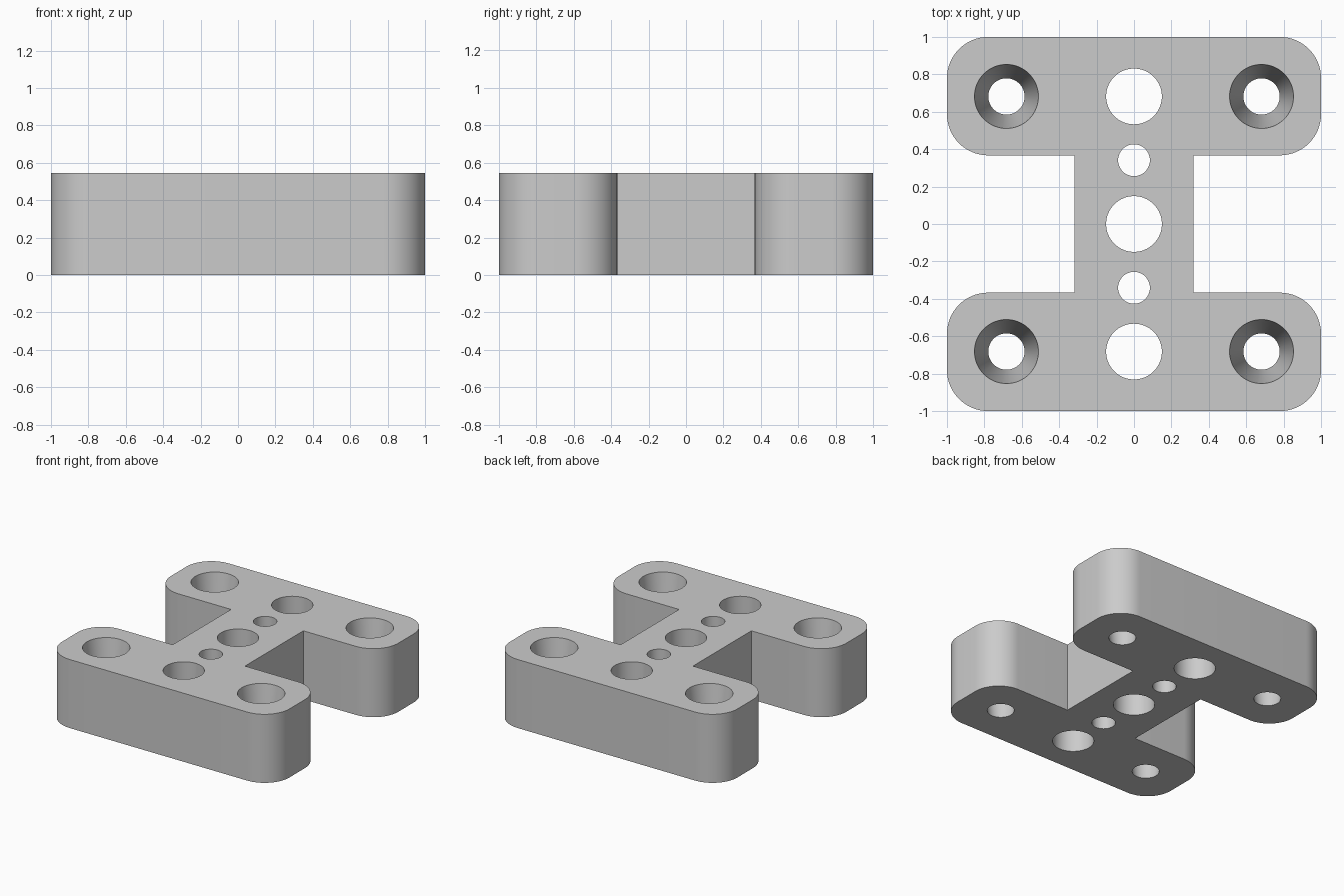
import bpy
import bmesh
from math import cos, sin, pi, radians
from mathutils import Matrix, Vector

HEIGHT = 0.545
CORNER = 0.22
ARM_INNER = 0.367      # inner edge of each crossbar
WEB = 0.318            # half width of the middle bar
HOLE = 0.682           # spacing of the main holes

cube = bpy.data.objects.get("Cube")
if cube:
    bpy.data.objects.remove(cube, do_unlink=True)

grey = bpy.data.materials.new("light_grey")
grey.use_nodes = True
colour = (0.6, 0.6, 0.6, 1)
grey.diffuse_color = colour
grey.node_tree.nodes["Principled BSDF"].inputs["Base Color"].default_value = colour


def make_object(name, bm):
    bmesh.ops.recalc_face_normals(bm, faces=bm.faces)
    mesh = bpy.data.meshes.new(name)
    bm.to_mesh(mesh)
    bm.free()
    mesh.materials.append(grey)
    obj = bpy.data.objects.new(name, mesh)
    bpy.context.collection.objects.link(obj)
    return obj


def arc(cx, cy, start, steps=16):
    """Quarter circle of the corner radius, counter-clockwise."""
    angles = [start + pi / 2 * i / steps for i in range(steps + 1)]
    return [(cx + CORNER * cos(a), cy + CORNER * sin(a)) for a in angles]


# Plate outline: right half, then the same half turned about the centre
c = 1 - CORNER
right = [(WEB, -ARM_INNER), (WEB, ARM_INNER)]
right += arc(c, ARM_INNER + CORNER, -pi / 2) + arc(c, c, 0)
lower = [(x, -y) for x, y in reversed(right[2:])]
half = lower + right
outline = half + [(-x, -y) for x, y in half]

bm = bmesh.new()
base = bm.faces.new([bm.verts.new((x, y, 0)) for x, y in outline])
top = bmesh.ops.extrude_face_region(bm, geom=[base])["geom"]
bmesh.ops.translate(bm, vec=Vector((0, 0, HEIGHT)),
                    verts=[v for v in top if isinstance(v, bmesh.types.BMVert)])
plate = make_object("mounting_plate", bm)

# Hole cutters
cut = bmesh.new()


def add_hole(x, y, bottom, top_radius):
    margin = 0.05
    flare = (top_radius - bottom) * margin / HEIGHT
    bmesh.ops.create_cone(
        cut, cap_ends=True, segments=64,
        radius1=bottom - flare, radius2=top_radius + flare,
        depth=HEIGHT + 2 * margin,
        matrix=Matrix.Translation((x, y, HEIGHT / 2)))


# Row of straight holes down the middle
for i in range(-2, 3):
    r = 0.085 if i % 2 else 0.149
    add_hole(0, i * HOLE / 2, r, r)

# Tapered screw holes in the corners
for sx in (-1, 1):
    for sy in (-1, 1):
        add_hole(sx * HOLE, sy * HOLE, 0.097, 0.171)

cutter = make_object("hole_cutter", cut)
cutter.hide_render = True

# Cut the holes and drop the cutter
mod = plate.modifiers.new("holes", "BOOLEAN")
mod.operation = "DIFFERENCE"
mod.solver = "EXACT"
mod.object = cutter
for obj in bpy.context.selected_objects:
    obj.select_set(False)
bpy.context.view_layer.objects.active = plate
plate.select_set(True)
bpy.ops.object.modifier_apply(modifier=mod.name)
bpy.data.objects.remove(cutter, do_unlink=True)
bpy.ops.object.shade_smooth_by_angle(angle=radians(30))
